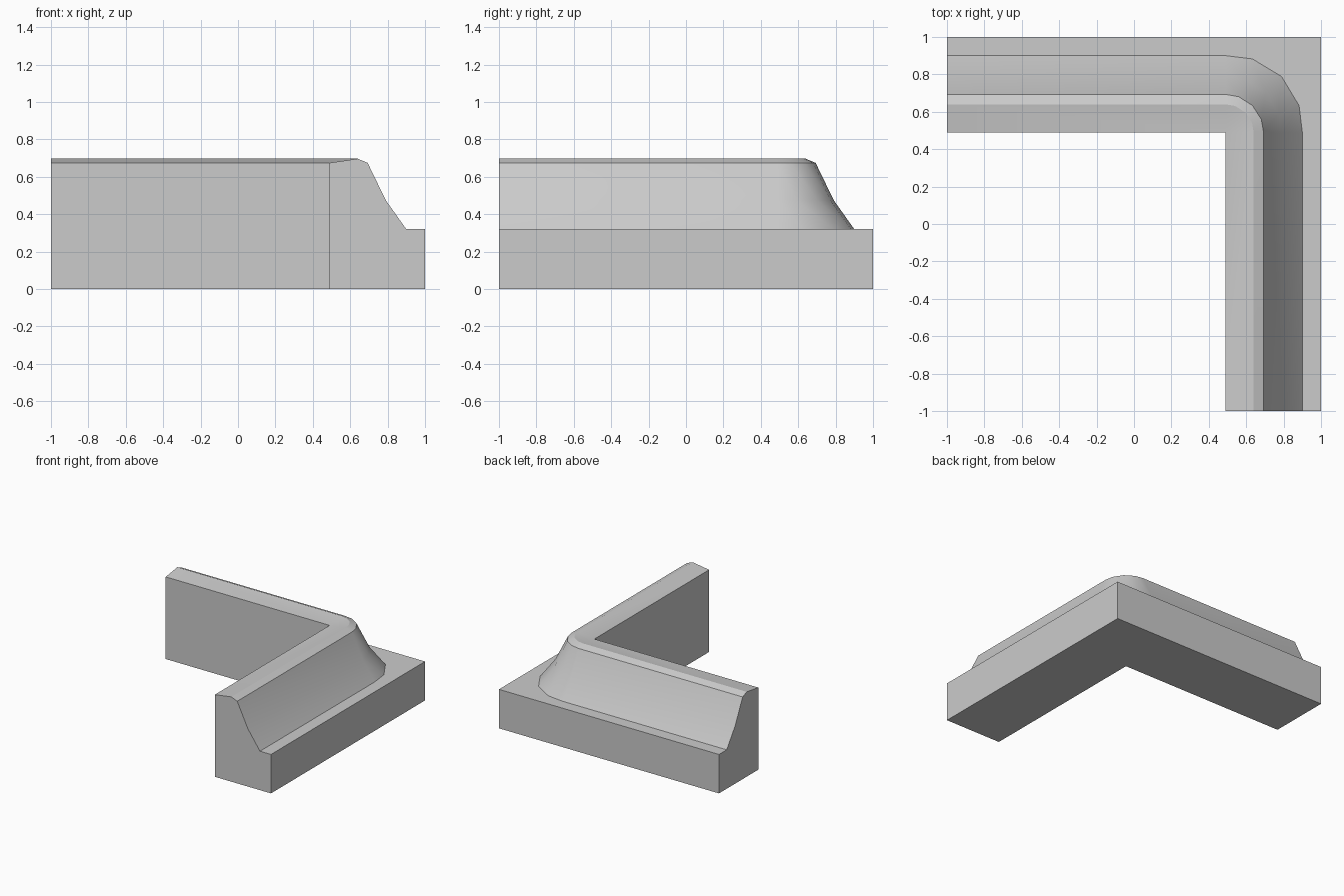
import bpy, bmesh
from math import radians, sin, cos
from mathutils import Vector

cube = bpy.data.objects.get("Cube")
if cube:
    bpy.data.objects.remove(cube, do_unlink=True)

PIVOT = 0.49   # inside corner of the L, in x and y
# Cross-section: distance outward from the inside wall, and height
PROFILE = [(0, 0), (0, 0.675), (0.15, 0.697), (0.203, 0.675), (0.3, 0.475),
           (0.41, 0.32), (0.51, 0.32), (0.51, 0)]
SQUARE_FROM = 0.5   # points farther out follow the square outer corner


def corner_point(dist, height, angle):
    """Sweep a profile point round the corner, rounded or square."""
    c, s = cos(angle), sin(angle)
    r = dist / max(c, s) if dist > SQUARE_FROM else dist
    if 0.4 < dist < SQUARE_FROM:
        r *= 1 + 0.03 * sin(2 * angle)
    return Vector((PIVOT + r * c, PIVOT + r * s, height))


# Cross-sections along the run: front end, corner fan, left end
sections = [[Vector((PIVOT + d, -1, h)) for d, h in PROFILE]]
for deg in (0, 20, 45, 70, 90):
    sections.append([corner_point(d, h, radians(deg)) for d, h in PROFILE])
sections.append([Vector((-1, PIVOT + d, h)) for d, h in PROFILE])

# Skin the sections and cap both ends
bm = bmesh.new()
rings = [[bm.verts.new(p) for p in sec] for sec in sections]
n = len(PROFILE)
for a, b in zip(rings, rings[1:]):
    for i in range(n):
        j = (i + 1) % n
        bm.faces.new((a[i], a[j], b[j], b[i]))
bm.faces.new(rings[0])
bm.faces.new(rings[-1])
bmesh.ops.remove_doubles(bm, verts=bm.verts, dist=0.0005)
bmesh.ops.recalc_face_normals(bm, faces=bm.faces)
mesh = bpy.data.meshes.new("corner_curb")
bm.to_mesh(mesh)
bm.free()

curb = bpy.data.objects.new("corner_curb", mesh)
bpy.context.collection.objects.link(curb)

# Plain grey stone
grey = bpy.data.materials.new("light_grey")
grey.use_nodes = True
grey.diffuse_color = (0.6, 0.6, 0.6, 1)
grey.node_tree.nodes["Principled BSDF"].inputs["Base Color"].default_value = (0.6, 0.6, 0.6, 1)
mesh.materials.append(grey)

# Smooth the sloped band, keep the crisp edges
bpy.ops.object.select_all(action='DESELECT')
curb.select_set(True)
bpy.context.view_layer.objects.active = curb
bpy.ops.object.shade_smooth_by_angle(angle=radians(30))
